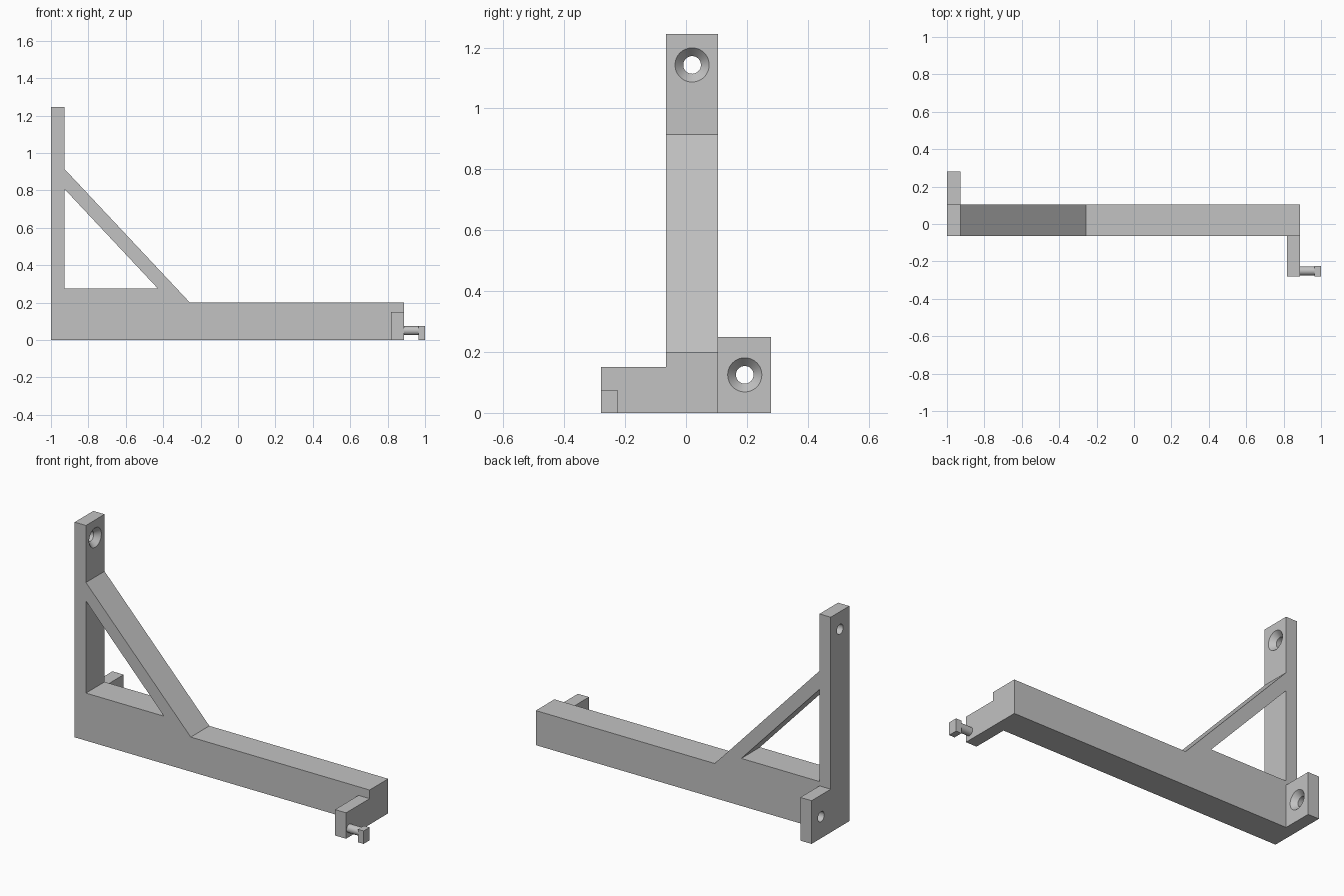
import bpy, bmesh
from math import pi, radians
from mathutils import Matrix

cube = bpy.data.objects.get("Cube")
if cube:
    bpy.data.objects.remove(cube, do_unlink=True)

grey = bpy.data.materials.new("plain grey")
grey.use_nodes = True
colour = (0.54, 0.54, 0.54, 1)
grey.diffuse_color = colour
grey.node_tree.nodes["Principled BSDF"].inputs["Base Color"].default_value = colour

# Shared dimensions
FRONT, BACK = -0.065, 0.105
WALL, FACE = -1.0, -0.928
END, REACH = 0.888, 0.28


def finish(name, bm):
    bmesh.ops.recalc_face_normals(bm, faces=bm.faces)
    mesh = bpy.data.meshes.new(name)
    bm.to_mesh(mesh)
    bm.free()
    mesh.materials.append(grey)
    obj = bpy.data.objects.new(name, mesh)
    bpy.context.collection.objects.link(obj)
    return obj


def extrude_profile(name, points, y0, y1):
    bm = bmesh.new()
    face = bm.faces.new([bm.verts.new((x, y0, z)) for x, z in points])
    new = bmesh.ops.extrude_face_region(bm, geom=[face])["geom"]
    verts = [v for v in new if isinstance(v, bmesh.types.BMVert)]
    bmesh.ops.translate(bm, verts=verts, vec=(0, y1 - y0, 0))
    return finish(name, bm)


def box(name, x0, x1, y0, y1, z0, z1):
    return extrude_profile(name, [(x0, z0), (x1, z0), (x1, z1), (x0, z1)], y0, y1)


def rod(name, x0, x1, y, z, r0, r1):
    # Cylinder or cone lying along x
    bm = bmesh.new()
    place = Matrix.Translation(((x0 + x1) / 2, y, z)) @ Matrix.Rotation(pi / 2, 4, "Y")
    bmesh.ops.create_cone(bm, cap_ends=True, segments=48, radius1=r0, radius2=r1,
                          depth=x1 - x0, matrix=place)
    return finish(name, bm)


def combine(target, tool, operation):
    mod = target.modifiers.new(operation.title(), "BOOLEAN")
    mod.operation, mod.object, mod.solver = operation, tool, "EXACT"
    graph = bpy.context.evaluated_depsgraph_get()
    mesh = bpy.data.meshes.new_from_object(target.evaluated_get(graph))
    target.modifiers.clear()
    target.data = mesh
    bpy.data.objects.remove(tool, do_unlink=True)


# Wall post, diagonal brace and long beam in one side profile
bracket = extrude_profile("bracket_frame", [
    (WALL, 0), (END, 0), (END, 0.2), (-0.257, 0.2),
    (FACE, 0.915), (FACE, 1.245), (WALL, 1.245)], FRONT, BACK)
opening = extrude_profile("brace_opening", [
    (FACE, 0.275), (-0.428, 0.275), (FACE, 0.808)], FRONT - 0.1, BACK + 0.1)
combine(bracket, opening, "DIFFERENCE")

# Rear mounting tab and front arm
combine(bracket, box("mounting_tab", WALL, FACE, BACK - 0.05, REACH, 0, 0.25), "UNION")
combine(bracket, box("front_arm", 0.817, END, -REACH, FRONT + 0.05, 0, 0.15), "UNION")

# Countersunk screw holes
for y, z in [(0.02, 1.143), (0.193, 0.125)]:
    combine(bracket, rod("screw_hole", WALL - 0.1, FACE + 0.1, y, z, 0.029, 0.029), "DIFFERENCE")
    combine(bracket, rod("countersink", FACE - 0.03, FACE + 0.001, y, z, 0.029, 0.057), "DIFFERENCE")

# Merge leftover coplanar faces
bm = bmesh.new()
bm.from_mesh(bracket.data)
bmesh.ops.remove_doubles(bm, verts=bm.verts, dist=0.0001)
bmesh.ops.dissolve_limit(bm, angle_limit=radians(1), verts=bm.verts, edges=bm.edges)
bm.to_mesh(bracket.data)
bm.free()

# Small hook at the arm tip
peg = rod("hook_peg", END - 0.01, 0.97, -0.251, 0.05, 0.024, 0.024)
stop = box("hook_stop", 0.964, 1.0, -REACH, -0.225, 0, 0.075)

bpy.ops.object.select_all(action="DESELECT")
for obj in (bracket, peg):
    obj.select_set(True)
bpy.context.view_layer.objects.active = bracket
bpy.ops.object.shade_smooth_by_angle(angle=radians(25))
